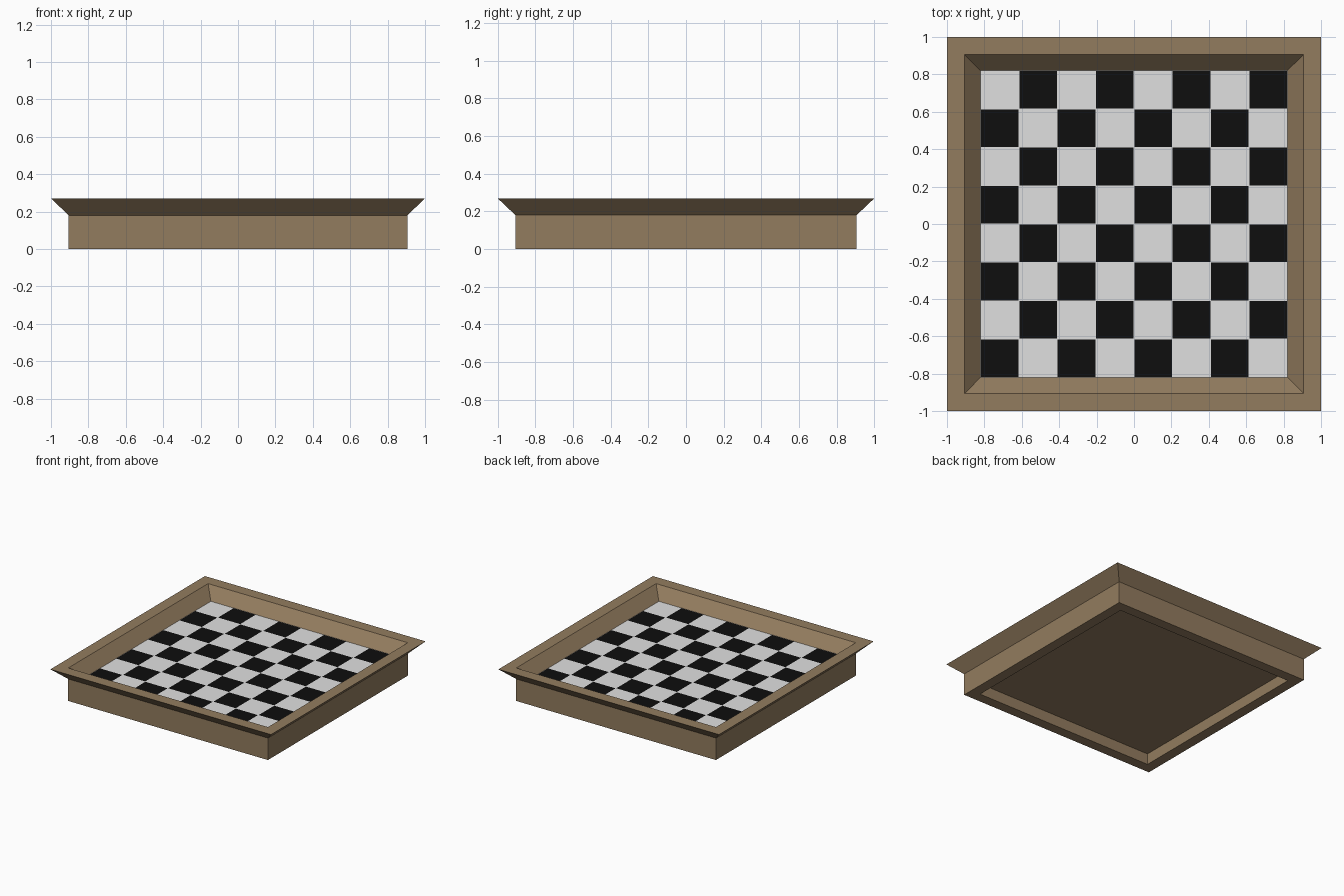
import bpy, bmesh

if "Cube" in bpy.data.objects:
    bpy.data.objects.remove(bpy.data.objects["Cube"])

HALF = 0.82      # half width of the playing field
TOP = 0.18       # height of the playing field
N = 8            # squares per side


def material(name, rgb):
    m = bpy.data.materials.new(name)
    m.diffuse_color = (*rgb, 1.0)
    m.use_nodes = True
    m.node_tree.nodes["Principled BSDF"].inputs["Base Color"].default_value = m.diffuse_color
    return m


wood = material("brown wood", (0.291, 0.202, 0.114))
light = material("light square", (0.745, 0.745, 0.745))
dark = material("dark square", (0.0044, 0.0044, 0.0044))


def finish(bm, name, mats):
    mesh = bpy.data.meshes.new(name)
    bm.to_mesh(mesh)
    bm.free()
    for m in mats:
        mesh.materials.append(m)
    ob = bpy.data.objects.new(name, mesh)
    bpy.context.collection.objects.link(ob)
    return ob


# Tray frame: square rings following a (half width, height) profile,
# from the inner lip over the flared rim, down the side and into the underside recess
profile = [(HALF, TOP), (0.905, 0.27), (1.0, 0.27), (0.905, TOP),
           (0.905, 0.0), (HALF, 0.0), (HALF, 0.09)]
corners = [(-1, -1), (1, -1), (1, 1), (-1, 1)]
bm = bmesh.new()
rings = [[bm.verts.new((sx * r, sy * r, z)) for sx, sy in corners] for r, z in profile]
for a, b in zip(rings, rings[1:]):
    for i in range(4):
        j = (i + 1) % 4
        bm.faces.new((a[i], b[i], b[j], a[j]))
bm.faces.new(list(reversed(rings[-1])))   # underside panel
finish(bm, "tray_frame", [wood])

# Playing field: checker grid with slightly inset dark squares
bm = bmesh.new()
bmesh.ops.create_grid(bm, x_segments=N, y_segments=N, size=HALF)
bmesh.ops.translate(bm, verts=bm.verts, vec=(0, 0, TOP))
cell = 2 * HALF / N
dark_faces = []
for f in bm.faces:
    c = f.calc_center_median()
    col, row = int((c.x + HALF) / cell), int((c.y + HALF) / cell)
    if (col + row) % 2 == 0:
        dark_faces.append(f)
bmesh.ops.inset_individual(bm, faces=dark_faces, thickness=0.003)
for f in dark_faces:
    f.material_index = 1
finish(bm, "playing_field", [light, dark])
